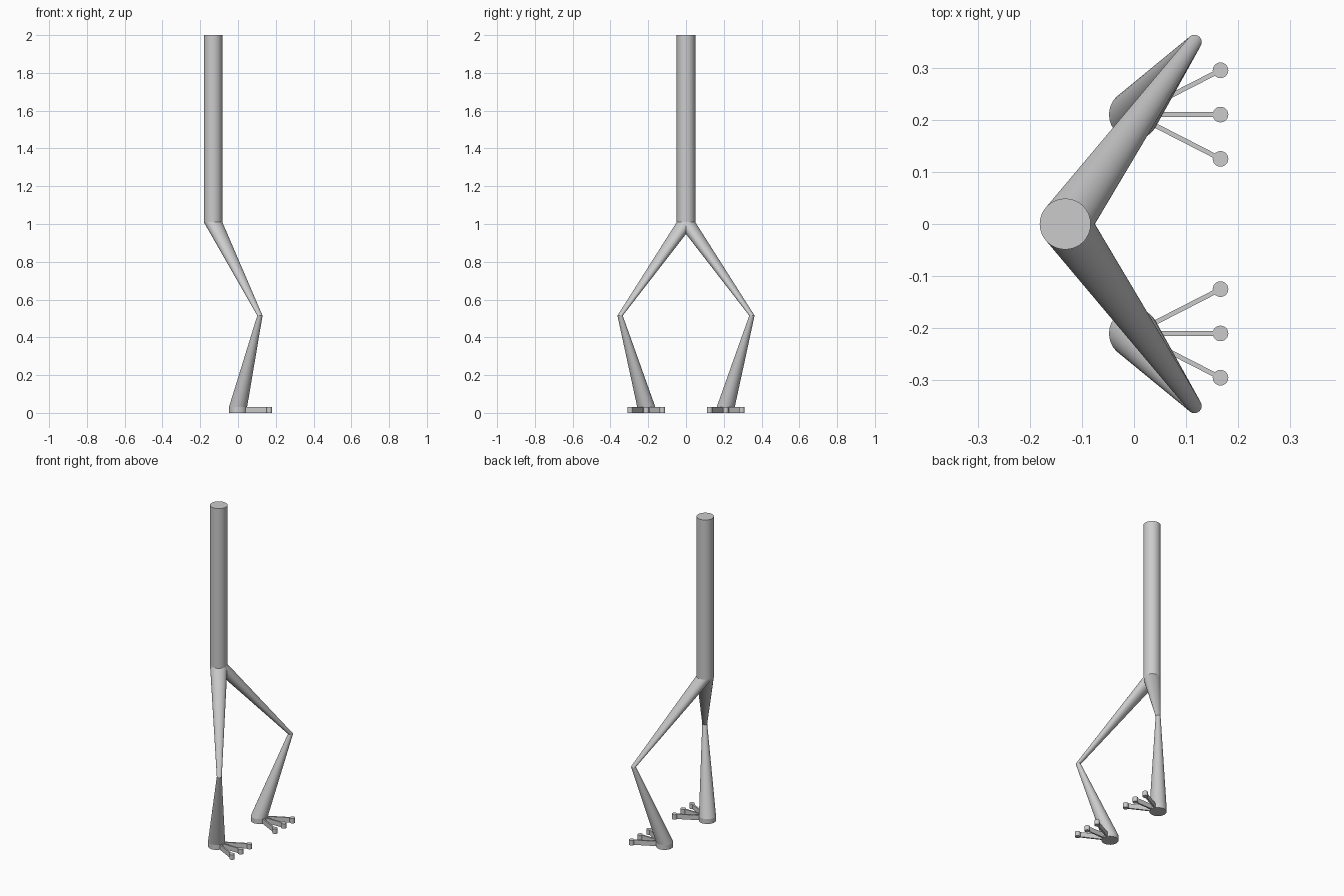
import bpy, bmesh, math
from mathutils import Vector

if "Cube" in bpy.data.objects:
    bpy.data.objects.remove(bpy.data.objects["Cube"])

grey = bpy.data.materials.new("light grey")
grey.diffuse_color = (0.6, 0.6, 0.6, 1)
grey.use_nodes = True
grey.node_tree.nodes["Principled BSDF"].inputs["Base Color"].default_value = grey.diffuse_color


def finish(name, bm, smooth=True):
    bmesh.ops.recalc_face_normals(bm, faces=bm.faces)
    mesh = bpy.data.meshes.new(name)
    bm.to_mesh(mesh)
    bm.free()
    mesh.materials.append(grey)
    obj = bpy.data.objects.new(name, mesh)
    bpy.context.collection.objects.link(obj)
    if smooth:
        bpy.ops.object.select_all(action='DESELECT')
        obj.select_set(True)
        bpy.context.view_layer.objects.active = obj
        bpy.ops.object.shade_smooth_by_angle(angle=math.radians(35))
    return obj


def loft(name, rings, sides=32):
    """Skin level circles, each given as (x, y, z, radius)."""
    bm = bmesh.new()
    loops = []
    for x, y, z, r in rings:
        loops.append([bm.verts.new((x + r * math.cos(2 * math.pi * i / sides),
                                    y + r * math.sin(2 * math.pi * i / sides), z))
                      for i in range(sides)])
    for a, b in zip(loops, loops[1:]):
        for i in range(sides):
            j = (i + 1) % sides
            bm.faces.new((a[i], a[j], b[j], b[i]))
    bm.faces.new(loops[0])
    bm.faces.new(loops[-1])
    return finish(name, bm)


def bar(name, start, end, width, height):
    """Flat upright-sided bar on the ground between two points."""
    a, b = Vector(start), Vector(end)
    d = (b - a).normalized()
    n = Vector((-d.y, d.x)) * width / 2
    bm = bmesh.new()
    base = [bm.verts.new((p.x, p.y, 0)) for p in (a - n, b - n, b + n, a + n)]
    face = bm.faces.new(base)
    ext = bmesh.ops.extrude_face_region(bm, geom=[face])
    top = [v for v in ext["geom"] if isinstance(v, bmesh.types.BMVert)]
    bmesh.ops.translate(bm, verts=top, vec=(0, 0, height))
    return finish(name, bm, smooth=False)


FOOT_H = 0.03
HIP = (-0.132, 0, 1.01, 0.049)

# Upright body column
loft("body", [HIP, (-0.132, 0, 2.0, 0.049)])

for side, s in (("left", 1), ("right", -1)):
    knee = (0.116, s * 0.349, 0.515, 0.014)
    ankle = (0, s * 0.21, FOOT_H, 0.048)
    # Tapered leg segments and the round foot
    loft(side + "_thigh", [knee, HIP])
    loft(side + "_shin", [ankle, knee])
    loft(side + "_foot", [(0, s * 0.21, 0, 0.048), ankle])
    # Three toes with round tips
    for label, dy in (("outer", 0.085), ("middle", 0), ("inner", -0.085)):
        tip = (0.166, s * (0.21 + dy))
        bar(f"{side}_{label}_toe", (0, s * 0.21), tip, 0.009, FOOT_H)
        loft(f"{side}_{label}_toe_tip",
             [(*tip, 0, 0.015), (*tip, FOOT_H, 0.015)], 24)
